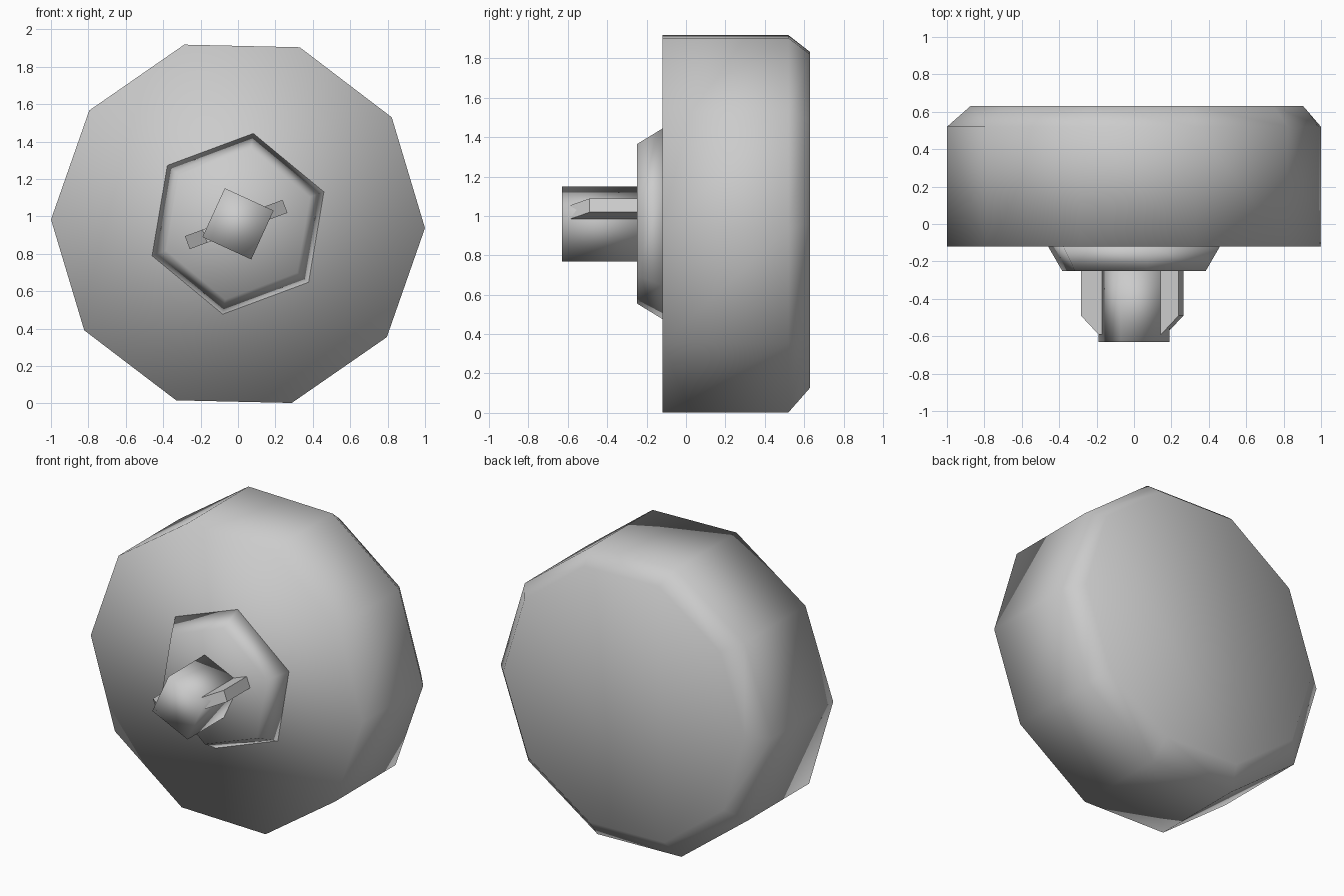
import bpy, bmesh, math
from mathutils import Vector

cube = bpy.data.objects.get("Cube")
if cube:
    bpy.data.objects.remove(cube, do_unlink=True)

CENTRE_Z = 0.96
TILT = math.radians(20.4)      # turn of hub, shaft and keys about the y axis

grey = bpy.data.materials.new("plain_grey")
grey.use_nodes = True
grey.diffuse_color = (0.6, 0.6, 0.6, 1)
grey.node_tree.nodes["Principled BSDF"].inputs["Base Color"].default_value = (0.6, 0.6, 0.6, 1)


def loft(name, rings, smooth):
    """Capped solid through rings of points with equal counts."""
    bm = bmesh.new()
    loops = [[bm.verts.new(p) for p in ring] for ring in rings]
    n = len(loops[0])
    for a, b in zip(loops, loops[1:]):
        for i in range(n):
            j = (i + 1) % n
            bm.faces.new((a[i], a[j], b[j], b[i]))
    bm.faces.new(loops[0])
    bm.faces.new(loops[-1])
    bmesh.ops.recalc_face_normals(bm, faces=bm.faces)
    for f in bm.faces:
        f.smooth = smooth
    mesh = bpy.data.meshes.new(name)
    bm.to_mesh(mesh)
    bm.free()
    mesh.materials.append(grey)
    obj = bpy.data.objects.new(name, mesh)
    bpy.context.collection.objects.link(obj)
    return obj


def ring(sides, radius, y, turn, cx=0.0, cz=CENTRE_Z):
    """Regular polygon facing along y."""
    angles = [turn + math.tau * i / sides for i in range(sides)]
    return [(cx + radius * math.cos(a), y, cz + radius * math.sin(a)) for a in angles]


# Ten-sided body with a chamfered back
body_turn = math.radians(-1.3)
loft("knob_body", [ring(10, 1.0, -0.12, body_turn),
                   ring(10, 1.0, 0.52, body_turn),
                   ring(10, 0.89, 0.63, body_turn, 0.015, 0.98)], True)

# Six-sided tapered hub
loft("hub", [ring(6, 0.41, -0.25, TILT), ring(6, 0.49, -0.12, TILT)], True)

# Four-sided shaft
loft("shaft", [ring(4, 0.203, -0.63, TILT), ring(4, 0.203, -0.24, TILT)], True)


# Keys on opposite corners of the shaft, with slanted tips
def key(name, side, outer):
    out = Vector((math.cos(TILT), 0, math.sin(TILT))) * side
    across = Vector((-math.sin(TILT), 0, math.cos(TILT))) * 0.037
    inner = outer - 0.12
    profile = [(inner, -0.24), (outer, -0.24), (outer, -0.49), (outer - 0.1, -0.59), (inner, -0.59)]
    rings = [[out * r + Vector((0, y, CENTRE_Z)) + across * s for r, y in profile] for s in (-1, 1)]
    loft(name, rings, False)


key("left_key", 1, 0.268)
key("right_key", -1, 0.289)
